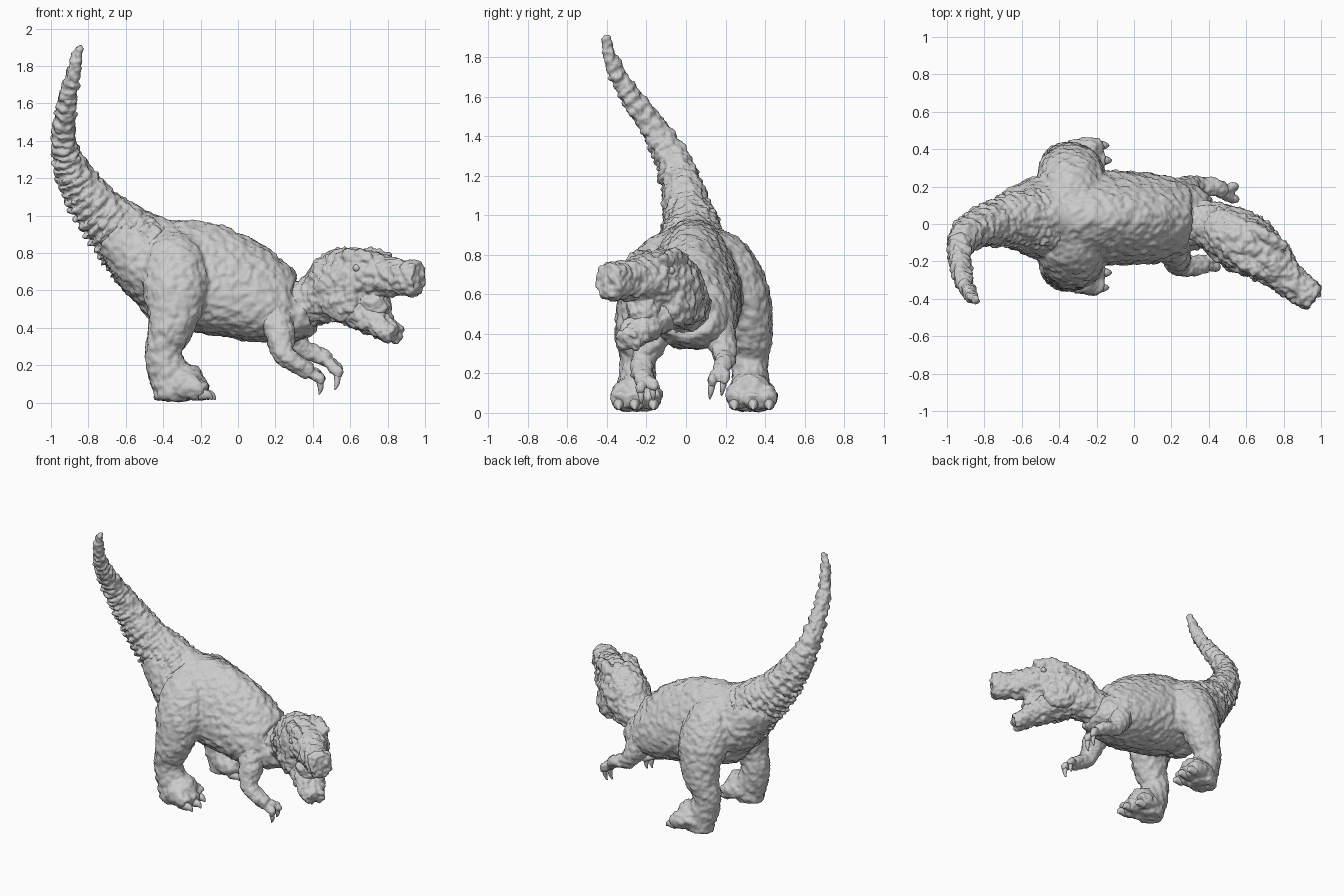
import bpy, bmesh, math
from mathutils import Vector, Matrix

if "Cube" in bpy.data.objects:
    bpy.data.objects.remove(bpy.data.objects["Cube"])

SKIN = bpy.data.textures.new("skin_bumps", 'CLOUDS')
SKIN.noise_scale = 0.04
SKIN.noise_depth = 2


def spline(pts, n):
    """Catmull-Rom samples through rows of numbers."""
    rows = []
    for i in range(len(pts) - 1):
        a, b = pts[max(i - 1, 0)], pts[i]
        c, d = pts[i + 1], pts[min(i + 2, len(pts) - 1)]
        for k in range(n):
            t = k / n
            rows.append([0.5 * (2 * q + (r - p) * t + (2 * p - 5 * q + 4 * r - s) * t * t
                                + (3 * q - p - 3 * r + s) * t ** 3)
                         for p, q, r, s in zip(a, b, c, d)])
    return rows + [list(pts[-1])]


def loft(bm, pts, up=(0, 0, 1), n=6, sides=24, egg=0.0, ridge=0.0, scales=4):
    """Elliptical tube through rows of x, y, z, half width, half height."""
    rows = spline(pts, n)
    pos = [Vector(r[:3]) for r in rows]
    rings = []
    for i, r in enumerate(rows):
        t = (pos[min(i + 1, len(pos) - 1)] - pos[max(i - 1, 0)]).normalized()
        side = t.cross(Vector(up)).normalized()
        top = side.cross(t)
        saw = (i / n * scales) % 1 - 0.5
        ring = []
        for k in range(sides):
            a = 2 * math.pi * k / sides
            f = 1 + ridge * saw * (1.0 - 0.75 * math.sin(a))
            p = pos[i] + side * (r[3] * f * math.cos(a) * (1 - egg * math.sin(a))) \
                + top * (r[4] * f * math.sin(a))
            p.z = max(p.z, 0.012)
            ring.append(bm.verts.new(p))
        rings.append(ring)
    for a, b in zip(rings, rings[1:]):
        for k in range(sides):
            j = (k + 1) % sides
            bm.faces.new((a[k], a[j], b[j], b[k]))
    bm.faces.new(rings[0][::-1])
    bm.faces.new(rings[-1])


def ball(bm, loc, size, turn=0):
    m = Matrix.Translation(loc) @ Matrix.Rotation(turn, 4, 'Z') @ Matrix.Diagonal((*size, 1))
    bmesh.ops.create_uvsphere(bm, u_segments=20, v_segments=12, radius=1, matrix=m)


def finish(name, bm, voxel=0.012, bumps=0.03, smooth=4):
    """Mesh object; fleshy parts are fused and given bumpy skin."""
    bmesh.ops.recalc_face_normals(bm, faces=bm.faces[:])
    me = bpy.data.meshes.new(name)
    bm.to_mesh(me)
    bm.free()
    for p in me.polygons:
        p.use_smooth = True
    ob = bpy.data.objects.new(name, me)
    bpy.context.collection.objects.link(ob)
    if voxel:
        rm = ob.modifiers.new("fuse", 'REMESH')
        rm.mode = 'VOXEL'
        rm.voxel_size = voxel
        rm.use_smooth_shade = True
        if smooth:
            sm = ob.modifiers.new("soften", 'SMOOTH')
            sm.iterations = smooth
        dm = ob.modifiers.new("bumps", 'DISPLACE')
        dm.texture = SKIN
        dm.strength = bumps
        dm.mid_level = 0.45
    return ob


# Torso with hips, fused below with the hind legs
body = bmesh.new()
loft(body, [(-0.66, 0.02, 0.94, .14, .15), (-0.57, 0.03, 0.86, .18, .19),
            (-0.42, 0.035, 0.75, .23, .25), (-0.2, 0.035, 0.675, .245, .29),
            (0.0, 0.03, 0.61, .24, .27), (0.18, 0.03, 0.53, .225, .22),
            (0.29, 0.025, 0.49, .185, .165), (0.38, 0.01, 0.51, .13, .13)], egg=0.25, sides=32)
ball(body, (-0.4, 0.04, 0.6), (.14, .22, .18))

# Tail with overlapping scale rings
bm = bmesh.new()
loft(bm, [(-0.5, 0.03, 0.8, .19, .21), (-0.6, 0.03, 0.89, .155, .18),
          (-0.72, 0.01, 1.0, .125, .14), (-0.83, -0.02, 1.14, .1, .115),
          (-0.905, -0.07, 1.28, .08, .09), (-0.932, -0.15, 1.42, .062, .07),
          (-0.915, -0.28, 1.6, .048, .052), (-0.88, -0.37, 1.76, .036, .038),
          (-0.85, -0.41, 1.9, .022, .022)], n=24, ridge=0.2, scales=4)
finish("tail", bm, voxel=0.009, bumps=0.04, smooth=1)

# Neck and skull, turned toward the front
bm = bmesh.new()
loft(bm, [(0.26, 0.02, 0.5, .13, .14), (0.38, 0.0, 0.535, .125, .125),
          (0.46, -0.03, 0.575, .14, .155), (0.53, -0.07, 0.62, .155, .185),
          (0.61, -0.12, 0.65, .155, .18), (0.73, -0.2, 0.68, .125, .125),
          (0.85, -0.315, 0.67, .085, .095), (0.93, -0.375, 0.665, .08, .095),
          (0.965, -0.4, 0.665, .065, .085)], egg=0.05)
HEAD = math.atan2(-0.54, 0.84)
NORMAL = Vector((0.54, 0.84, 0))
for s in (-1, 1):
    ball(bm, Vector((0.66, -0.145, 0.775)) + NORMAL * 0.09 * s, (.13, .04, .045), HEAD)
    ball(bm, Vector((0.6, -0.11, 0.55)) + NORMAL * 0.1 * s, (.12, .06, .11), HEAD)
    ball(bm, Vector((0.925, -0.368, 0.715)) + NORMAL * 0.045 * s, (.05, .03, .035), HEAD)
# back of the mouth
ball(bm, (0.73, -0.21, 0.52), (.09, .085, .09), HEAD)
finish("head", bm, voxel=0.009, bumps=0.045, smooth=2)

# Open lower jaw
bm = bmesh.new()
loft(bm, [(0.53, -0.08, 0.53, .11, .1), (0.62, -0.13, 0.51, .12, .1),
          (0.71, -0.2, 0.455, .105, .085), (0.79, -0.265, 0.395, .09, .06),
          (0.845, -0.3, 0.36, .065, .05)])
finish("lower_jaw", bm, voxel=0.009, bumps=0.045, smooth=2)

# Small eyes under the brows
for s, name in ((-1, "right_eye"), (1, "left_eye")):
    bm = bmesh.new()
    ball(bm, Vector((0.7, -0.175, 0.72)) + NORMAL * 0.12 * s, (.02, .02, .02))
    finish(name, bm, voxel=0)

# Hind legs with three-toed feet
for s, label in ((-1, "right"), (1, "left")):
    Y = lambda d: 0.04 + s * d
    loft(body, [(-0.35, Y(.06), .86, .09, .1), (-0.34, Y(.16), .77, .13, .16),
                (-0.335, Y(.235), .62, .14, .175), (-0.34, Y(.275), .49, .12, .145),
                (-0.365, Y(.29), .38, .105, .115), (-0.4, Y(.285), .28, .09, .095),
                (-0.38, Y(.285), .18, .09, .105), (-0.355, Y(.29), .08, .095, .095),
                (-0.355, Y(.29), .012, .09, .09)], up=(1, 0, 0))
    ball(body, (-0.3, Y(.285), .125), (.12, .1, .085))
    claws = bmesh.new()
    for d, reach in ((-.09, -.2), (.005, -.165), (.085, -.18)):
        y0, y1 = Y(.29 + d * .6), Y(.295 + d)
        loft(body, [(-0.33, y0, .1, .06, .065), (-0.25, (y0 + y1) / 2, .085, .06, .065),
                    (reach, y1, .055, .044, .045)], sides=14)
        loft(claws, [(reach - .03, y1, .045, .03, .032), (reach + .02, y1, .04, .022, .025),
                     (reach + .045, y1, .016, .004, .004)], n=4, sides=10)
    finish(label + "_foot_claws", claws, voxel=0)
finish("body_and_hind_legs", body, voxel=0.011, bumps=0.03, smooth=6)

# Small arms with clawed fingers
ARMS = {
    "right": ([(0.2, -0.1, .48, .09, .09), (0.225, -0.17, .37, .08, .08),
               (0.24, -0.215, .27, .06, .06), (0.31, -0.225, .21, .05, .055),
               (0.385, -0.215, .165, .043, .045)], (0.435, -0.2, .13), (0.445, -0.195, .045)),
    "left": ([(0.24, 0.14, .48, .09, .09), (0.285, 0.18, .37, .075, .075),
              (0.345, 0.195, .285, .055, .058), (0.42, 0.195, .26, .044, .048),
              (0.485, 0.18, .225, .038, .04)], (0.53, 0.165, .17), (0.53, 0.15, .07)),
}
for label, (path, knuckle, tip) in ARMS.items():
    bm, claws = bmesh.new(), bmesh.new()
    loft(bm, path, up=(0, 1, 0), sides=18)
    w, k, t = Vector(path[-1][:3]), Vector(knuckle), Vector(tip)
    for d in (-.03, .03):
        off = Vector((0, d, abs(d) * (0.6 if d > 0 else 0)))
        mid = k.lerp(t, 0.35) + off
        loft(bm, [(*(w - Vector((.03, 0, -.01))), .03, .03), (*(k + off), .026, .026),
                  (*mid, .02, .02)], up=(0, 1, 0), sides=12)
        loft(claws, [(*(k.lerp(t, 0.25) + off), .018, .018), (*(k.lerp(t, 0.65) + off), .014, .014),
                     (*(t + off - Vector((.012, 0, 0))), .004, .004)], up=(0, 1, 0), n=4, sides=8)
    finish(label + "_arm", bm, voxel=0.008, bumps=0.025, smooth=2)
    finish(label + "_hand_claws", claws, voxel=0)
